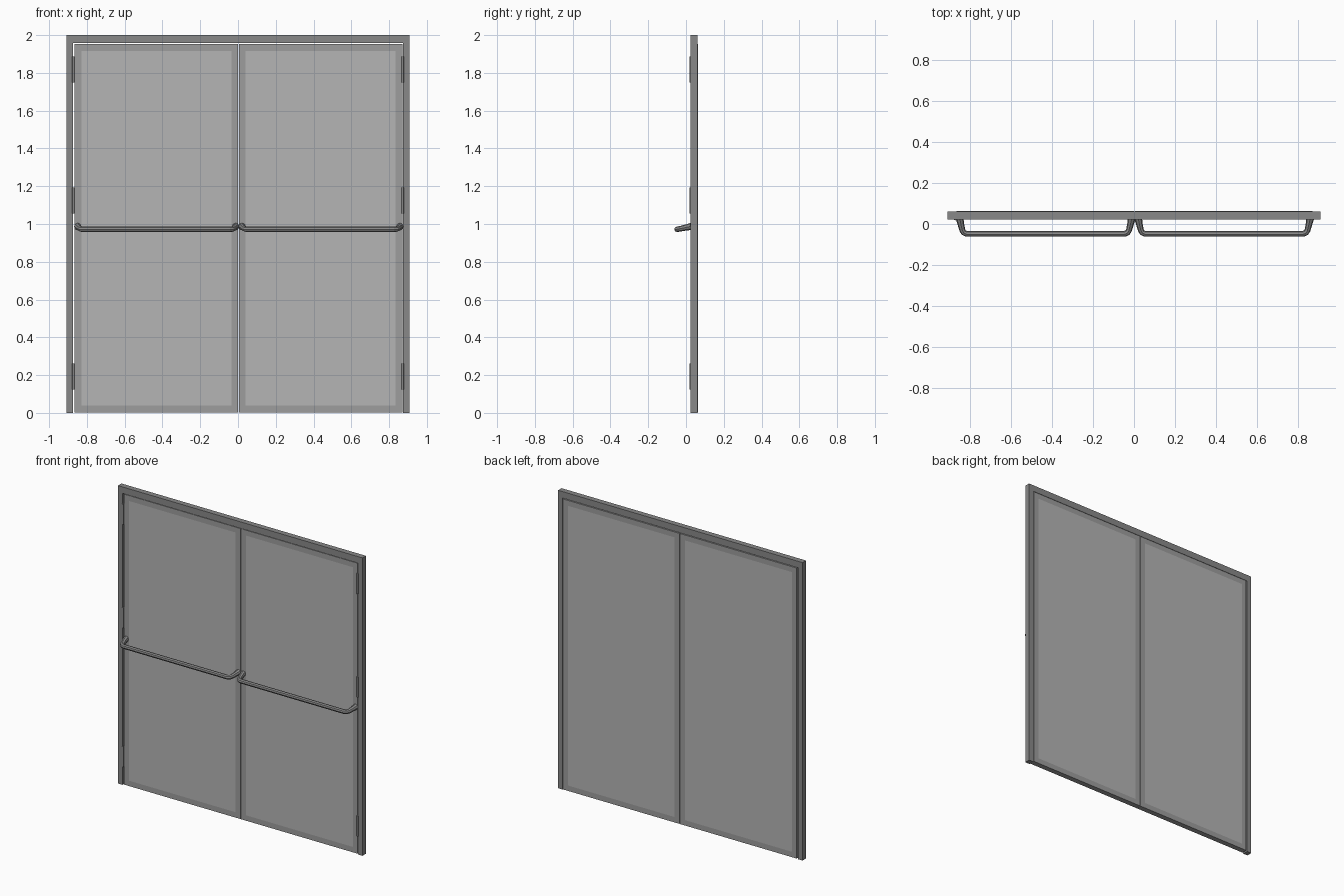
import bpy, bmesh
from mathutils import Vector

if "Cube" in bpy.data.objects:
    bpy.data.objects.remove(bpy.data.objects["Cube"])

SHIFT = 0.0025          # the door pair sits slightly right of the frame centre


def grey(name, v):
    m = bpy.data.materials.new(name)
    m.diffuse_color = (v, v, v, 1)
    m.use_nodes = True
    m.node_tree.nodes["Principled BSDF"].inputs["Base Color"].default_value = m.diffuse_color
    return m


FRAME = grey("frame_grey", 0.25)
STILE = grey("stile_grey", 0.34)
PANE = grey("pane_grey", 0.46)


def finish(name, bm, *mats):
    bmesh.ops.recalc_face_normals(bm, faces=bm.faces)
    me = bpy.data.meshes.new(name)
    bm.to_mesh(me)
    bm.free()
    for m in mats:
        me.materials.append(m)
    ob = bpy.data.objects.new(name, me)
    bpy.context.collection.objects.link(ob)
    return ob


# Door frame: one extruded portal profile (open at the floor)
bm = bmesh.new()
XO, XI, ZI = 0.908, 0.874, 1.957
profile = [(-XO, 0), (-XO, 2), (XO, 2), (XO, 0), (XI, 0), (XI, ZI), (-XI, ZI), (-XI, 0)]
face = bm.faces.new([bm.verts.new((x, 0.023, z)) for x, z in profile])
ext = bmesh.ops.extrude_face_region(bm, geom=[face], use_keep_orig=True)
bmesh.ops.translate(bm, vec=(0, 0.037, 0),
                    verts=[g for g in ext["geom"] if isinstance(g, bmesh.types.BMVert)])
finish("door_frame", bm, FRAME)


# Door leaf: slab with a flush pane inset on the front and back
def door_leaf(name, side):
    x0, x1, y0, y1, z0, z1 = 0.002, 0.868, 0.026, 0.0625, 0.003, 1.953
    bm = bmesh.new()
    bmesh.ops.create_cube(bm, size=1)
    for v in bm.verts:
        v.co = Vector((SHIFT + side * ((x0 + x1) / 2 + v.co.x * (x1 - x0)),
                       (y0 + y1) / 2 + v.co.y * (y1 - y0),
                       (z0 + z1) / 2 + v.co.z * (z1 - z0)))
    bm.normal_update()
    bmesh.ops.recalc_face_normals(bm, faces=bm.faces)
    for f in [f for f in bm.faces if abs(f.normal.y) > 0.5]:
        bmesh.ops.inset_individual(bm, faces=[f], thickness=0.051)
        f.material_index = 1
    finish(name, bm, STILE, PANE)


# Push bar: eight-sided tube bent at both ends and drooping away from the door
def push_bar(name, side):
    half = [(0.016, 0.027, 0.987, 1.3), (0.022, -0.002, 0.981, 1.1),
            (0.029, -0.030, 0.975, 1.0), (0.036, -0.042, 0.973, 1.0),
            (0.050, -0.048, 0.972, 1.0)]
    path = half + [(0.870 - x, y, z, r) for x, y, z, r in reversed(half)]
    cu = bpy.data.curves.new(name, "CURVE")
    cu.dimensions = "3D"
    cu.bevel_depth = 0.0145
    cu.bevel_resolution = 2
    cu.use_fill_caps = True
    sp = cu.splines.new("POLY")
    sp.points.add(len(path) - 1)
    sp.use_smooth = False
    for p, (x, y, z, r) in zip(sp.points, path):
        p.co = (SHIFT + 0.002 + side * x, y, z, 1)
        p.radius = r
    cu.materials.append(FRAME)
    bpy.context.collection.objects.link(bpy.data.objects.new(name, cu))


# Hinge knuckle: thin upright cylinder
def hinge(name, x, z):
    bm = bmesh.new()
    bmesh.ops.create_cone(bm, cap_ends=True, segments=12, radius1=0.006,
                          radius2=0.006, depth=0.137)
    bmesh.ops.translate(bm, verts=bm.verts, vec=(x, 0.024, z))
    finish(name, bm, FRAME)


for label, side in (("left", -1), ("right", 1)):
    door_leaf(f"{label}_door", side)
    push_bar(f"{label}_push_bar", side)
    for level, z in (("lower", 0.192), ("middle", 1.124), ("upper", 1.818)):
        hinge(f"{label}_{level}_hinge", side * 0.872, z)
